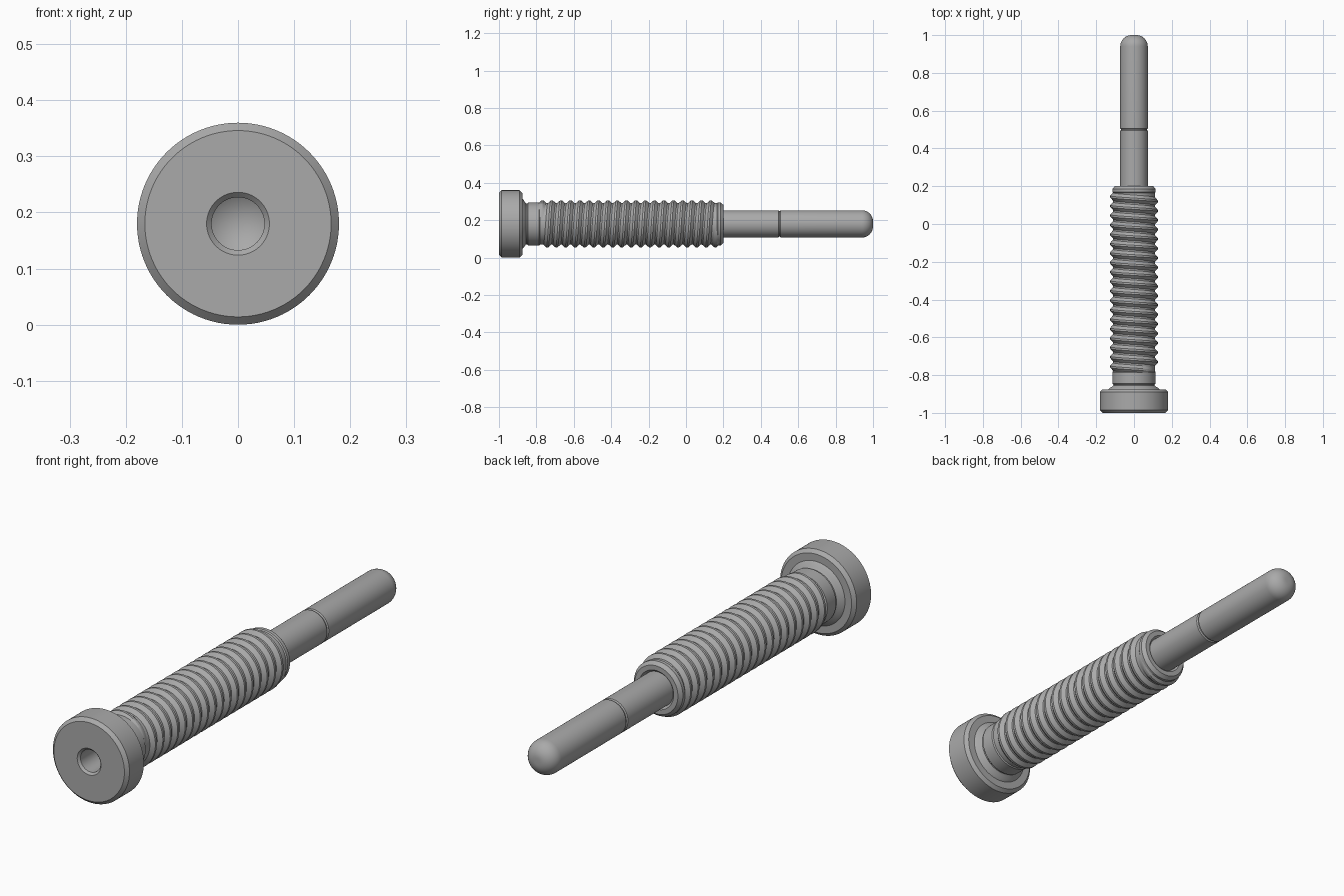
import bpy, bmesh
from math import sin, cos, pi, radians

old = bpy.data.objects.get("Cube")
if old:
    bpy.data.objects.remove(old)

AXIS_Z = 0.18

steel = bpy.data.materials.new("grey steel")
steel.use_nodes = True
colour = (0.4, 0.4, 0.4, 1)
steel.diffuse_color = colour
steel.node_tree.nodes["Principled BSDF"].inputs["Base Color"].default_value = colour


def finish(name, bm, angle=25):
    bmesh.ops.recalc_face_normals(bm, faces=bm.faces)
    mesh = bpy.data.meshes.new(name)
    bm.to_mesh(mesh)
    bm.free()
    mesh.materials.append(steel)
    obj = bpy.data.objects.new(name, mesh)
    obj.location.z = AXIS_Z
    bpy.context.collection.objects.link(obj)
    bpy.ops.object.select_all(action="DESELECT")
    obj.select_set(True)
    bpy.context.view_layer.objects.active = obj
    bpy.ops.object.shade_smooth_by_angle(angle=radians(angle))
    return obj


def lathe(name, profile, steps=96):
    """Turn (radius, y) points around the long axis."""
    bm = bmesh.new()
    verts = [bm.verts.new((r, y, 0)) for r, y in profile]
    edges = [bm.edges.new(pair) for pair in zip(verts, verts[1:])]
    bmesh.ops.spin(bm, geom=verts + edges, cent=(0, 0, 0), axis=(0, 1, 0),
                   angle=2 * pi, steps=steps)
    bmesh.ops.remove_doubles(bm, verts=bm.verts, dist=1e-5)
    return finish(name, bm)


def arc(r, y, radius, start, end, count=10):
    """Points of a rounded profile corner."""
    angles = [radians(start + (end - start) * i / count) for i in range(count + 1)]
    return [(r + radius * cos(a), y + radius * sin(a)) for a in angles]


# Head with chamfered rims and a drilled centre hole, neck and threaded core
lathe("head_and_body", [
    (0, -0.85), (0.047, -0.88), (0.047, -0.991), (0.056, -1), (0.166, -1),
    (0.18, -0.986), (0.18, -0.889), (0.166, -0.875), (0.135, -0.875),
    (0.127, -0.867), (0.116, -0.861), (0.109, -0.855), (0.109, -0.85),
    (0.115, -0.844), (0.115, -0.785), (0.111, -0.78), (0.111, 0.165),
    (0.115, 0.17), (0.115, 0.185), (0.102, 0.2), (0.082, 0.2), (0.073, 0.19)])

# Pin with a fine ring groove and a rounded tip
lathe("pin", [(0.073, 0.19), (0.073, 0.494), (0.068, 0.498), (0.068, 0.502),
              (0.073, 0.506)] + arc(0.013, 0.94, 0.06, 0, 90) + [(0, 1)])

# Helical thread ridge, fading into the core at both ends
PITCH, TURNS, SEGMENTS = 0.05, 19, 64
START = -0.78
bm = bmesh.new()
previous = None
total = TURNS * SEGMENTS
for i in range(total + 1):
    a = 2 * pi * i / SEGMENTS
    y = START + PITCH * i / SEGMENTS
    fade = min(1, i / 16, (total - i) / 16)
    crest = 0.109 + 0.017 * fade
    section = [(0.109, -0.023), (crest, -0.005), (crest, 0.005), (0.109, 0.023)]
    ring = [bm.verts.new((r * cos(a), y + dy, r * sin(a))) for r, dy in section]
    if previous:
        for j in range(3):
            bm.faces.new((previous[j], previous[j + 1], ring[j + 1], ring[j]))
    previous = ring
finish("thread", bm)
